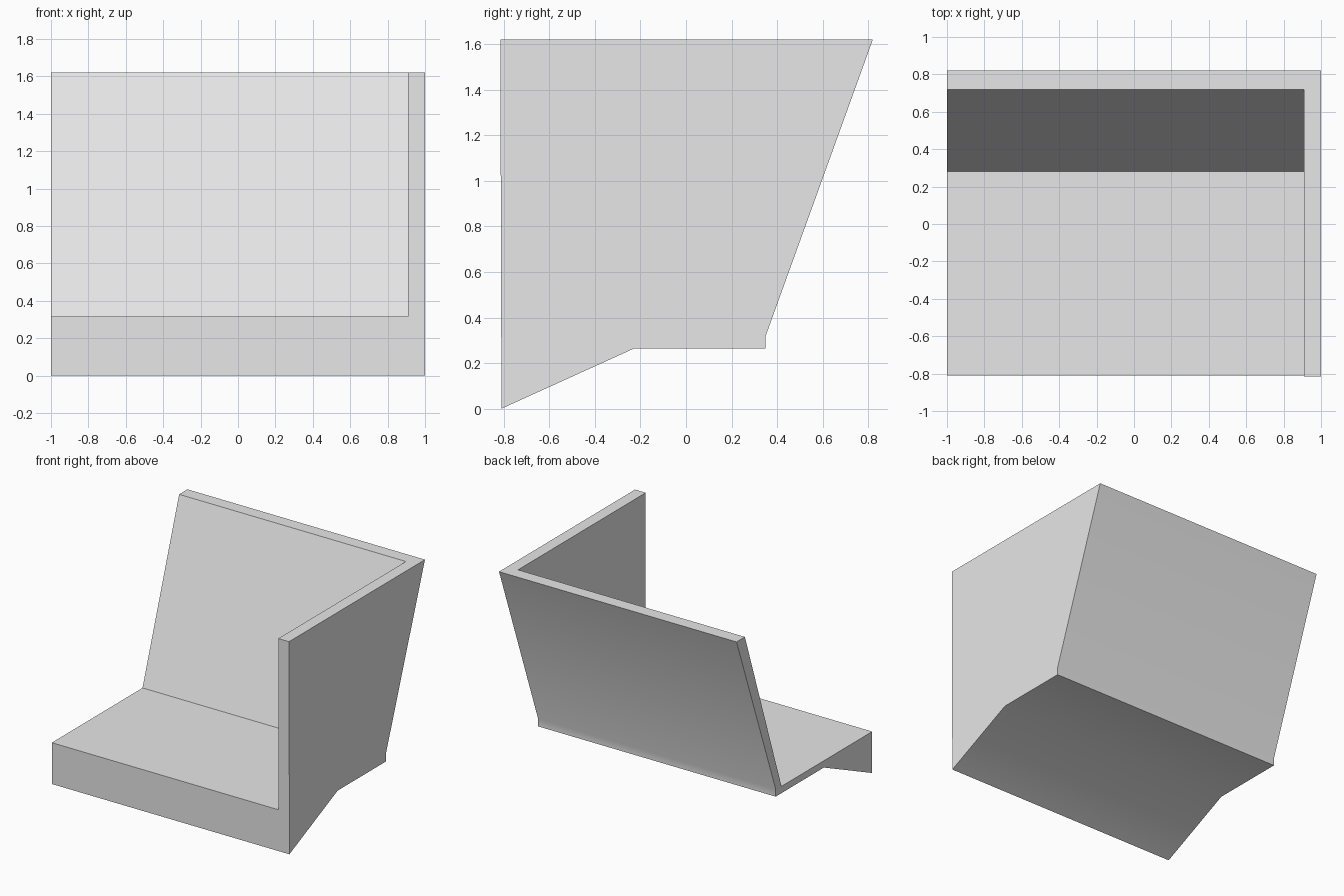
import bpy
import bmesh

cube = bpy.data.objects.get("Cube")
if cube:
    bpy.data.objects.remove(cube, do_unlink=True)

grey = bpy.data.materials.new("light_grey")
grey.use_nodes = True
grey.diffuse_color = (0.8, 0.8, 0.8, 1)
grey.node_tree.nodes["Principled BSDF"].inputs["Base Color"].default_value = grey.diffuse_color


def extrude_profile(name, points, left, right):
    """Closed prism: a (y, z) profile extruded along x."""
    bm = bmesh.new()
    face = bm.faces.new([bm.verts.new((left, y, z)) for y, z in points])
    moved = bmesh.ops.extrude_face_region(bm, geom=[face])["geom"]
    for v in moved:
        if isinstance(v, bmesh.types.BMVert):
            v.co.x = right
    bmesh.ops.recalc_face_normals(bm, faces=bm.faces)
    mesh = bpy.data.meshes.new(name)
    bm.to_mesh(mesh)
    bm.free()
    mesh.materials.append(grey)
    obj = bpy.data.objects.new(name, mesh)
    bpy.context.collection.objects.link(obj)
    return obj


# Whole corner seat block, with the outline of the side panel
seat = extrude_profile("corner_seat", [
    (-0.815, 1.62), (-0.81, 0), (-0.23, 0.263), (0.35, 0.263),
    (0.35, 0.32), (0.82, 1.62)], -1, 1)

# Hollow above the cushion, leaving the seat, leaning back and side panel
slope = (0.72 - 0.28) / (1.62 - 0.315)
hollow = extrude_profile("hollow_cutter", [
    (-1, 0.315), (0.28, 0.315), (0.28 + slope * 1.5, 1.815), (-1, 1.815)], -1.2, 0.91)
hollow.hide_render = True

cut = seat.modifiers.new("hollow", 'BOOLEAN')
cut.operation = 'DIFFERENCE'
cut.solver = 'EXACT'
cut.object = hollow

bpy.ops.object.select_all(action='DESELECT')
seat.select_set(True)
bpy.context.view_layer.objects.active = seat
bpy.ops.object.modifier_apply(modifier=cut.name)
bpy.data.objects.remove(hollow, do_unlink=True)

# Soft folds underneath, crisp edges elsewhere
bpy.ops.object.shade_smooth_by_angle()
